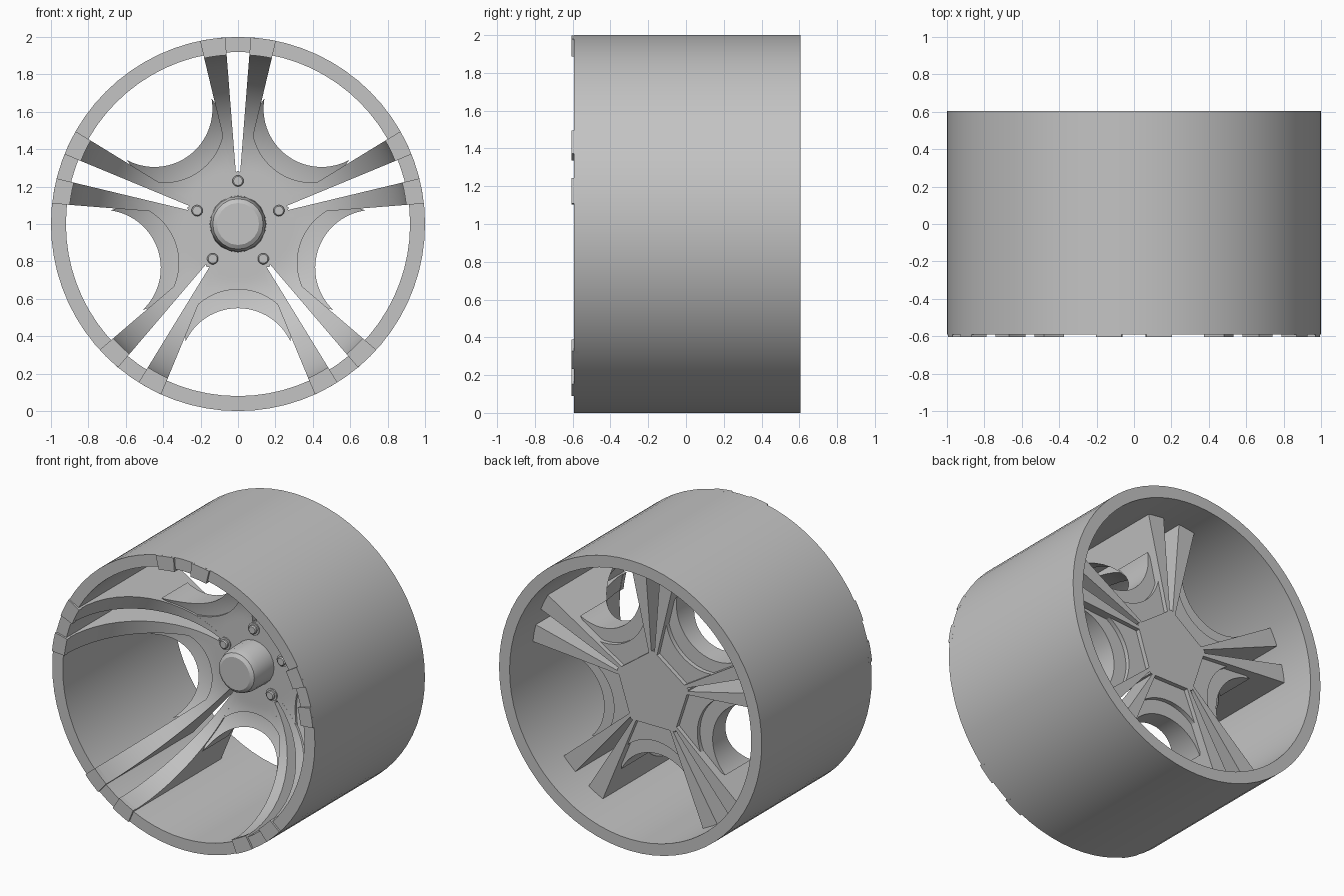
import bpy, bmesh, math
from mathutils import Matrix, Vector

cube = bpy.data.objects.get("Cube")
if cube:
    bpy.data.objects.remove(cube, do_unlink=True)

GREY = (0.55, 0.55, 0.55, 1)
metal = bpy.data.materials.new("grey_metal")
metal.use_nodes = True
metal.diffuse_color = GREY
metal.node_tree.nodes["Principled BSDF"].inputs["Base Color"].default_value = GREY

CENTRE = Vector((0, 0, 1))
HUB_FRONT, HUB_BACK, RIM_FRONT, RIM_BACK = 0.18, 0.36, -0.592, 0.605
DISH_START, DISH_END = 0.3, 0.91


def finish(name, bm, turn=0, smooth=30):
    """Turn the part about the axle, lift it to wheel height and shade it."""
    bmesh.ops.remove_doubles(bm, verts=bm.verts, dist=0.0001)
    bmesh.ops.recalc_face_normals(bm, faces=bm.faces)
    bm.transform(Matrix.Translation(CENTRE) @ Matrix.Rotation(math.radians(turn), 4, 'Y'))
    mesh = bpy.data.meshes.new(name)
    bm.to_mesh(mesh)
    bm.free()
    mesh.materials.append(metal)
    ob = bpy.data.objects.new(name, mesh)
    bpy.context.collection.objects.link(ob)
    bpy.ops.object.select_all(action='DESELECT')
    ob.select_set(True)
    bpy.context.view_layer.objects.active = ob
    bpy.ops.object.shade_smooth_by_angle(angle=math.radians(smooth))
    return ob


def lathe(name, profile, sides, height=0, turn=0, closed=False):
    """Spin (radius, y) points about the y axis."""
    bm = bmesh.new()
    rings = []
    for i in range(sides):
        a = math.tau * i / sides
        rings.append([bm.verts.new((r * math.sin(a), y, r * math.cos(a) + height))
                      for r, y in profile])
    n = len(profile)
    for i in range(sides):
        p, q = rings[i], rings[(i + 1) % sides]
        for j in range(n if closed else n - 1):
            k = (j + 1) % n
            bm.faces.new((p[j], p[k], q[k], q[j]))
    return finish(name, bm, turn)


def slab(name, rows, turn):
    """Closed solid from a grid of (x, z, front y, back y) points."""
    bm = bmesh.new()
    front = [[bm.verts.new((x, f, z)) for x, z, f, b in row] for row in rows]
    back = [[bm.verts.new((x, b, z)) for x, z, f, b in row] for row in rows]
    m, n = len(rows), len(rows[0])
    for g in (front, back):
        for i in range(m - 1):
            for j in range(n - 1):
                bm.faces.new((g[i][j], g[i + 1][j], g[i + 1][j + 1], g[i][j + 1]))
    for i in range(m - 1):
        for j in (0, n - 1):
            bm.faces.new((front[i][j], front[i + 1][j], back[i + 1][j], back[i][j]))
    for j in range(n - 1):
        for i in (0, m - 1):
            bm.faces.new((front[i][j], front[i][j + 1], back[i][j + 1], back[i][j]))
    return finish(name, bm, turn)


def dish(r):
    """Depth of the concave front face at a radius."""
    t = min(max((r - DISH_START) / (DISH_END - DISH_START), 0), 1)
    return RIM_FRONT - 0.004 + (HUB_FRONT - RIM_FRONT) * math.sqrt(1 - t * t)


def slot_edge(r):
    return 0.012 + (r - 0.28) * 0.078


def spoke_edge(r):
    return 0.035 + (r - 0.28) * 0.233


def on_radius(x, r):
    return math.sqrt(r * r - x * x)


# Barrel
lathe("barrel", [(1, RIM_FRONT), (1, RIM_BACK), (0.92, RIM_BACK), (0.92, RIM_FRONT)],
      72, closed=True)

# Split spokes with their raised pads on the rim
radii = [0.26] + [DISH_START + (DISH_END - DISH_START) * math.sin(math.pi / 2 * i / 14)
                  for i in range(15)] + [0.94]
for i in range(5):
    for side, tag in ((1, "left"), (-1, "right")):
        rows = []
        for r in radii:
            rows.append([(side * x, on_radius(x, r), dish(r), HUB_BACK)
                         for x in (slot_edge(r), spoke_edge(r))])
        slab(f"spoke_{tag}_{i + 1}", rows, 72 * i)
        pad = []
        for r in (0.905, 0.9995):
            xs = [slot_edge(r) + (spoke_edge(r) - slot_edge(r)) * k / 3 for k in range(4)]
            pad.append([(side * x, on_radius(x, r), -0.605, -0.57) for x in xs])
        slab(f"rim_pad_{tag}_{i + 1}", pad, 72 * i)


# Scalloped webs between the spokes: inner panel and a set-back ledge
def web_low(p):
    return max(0.2, 0.24 + (abs(p) - 0.136) * 2.36)


def scallop(p, centre, radius):
    return max(centre - math.sqrt(radius * radius - p * p), web_low(p) + 0.001)


def web_rows(start, stop, half, drop, back):
    rows = []
    for k in range(29):
        p = half * math.sin(math.pi / 2 * (k - 14) / 14)
        lo, hi = start(p), stop(p)
        row = []
        for j in range(8):
            a = lo + (hi - lo) * j / 7
            row.append((p, a, dish(math.hypot(a, p)) + drop, back))
        rows.append(row)
    return rows


def inner_arc(p):
    return scallop(p, 0.67, 0.32)


def outer_arc(p):
    return scallop(p, 0.76, 0.31)


for i in range(5):
    slab(f"web_panel_{i + 1}", web_rows(web_low, inner_arc, 0.235, 0, 0.33), 36 + 72 * i)
    slab(f"web_ledge_{i + 1}", web_rows(lambda p: inner_arc(p) - 0.002, outer_arc, 0.28, 0.015, 0.3),
         36 + 72 * i)

# Five-sided hub
lathe("hub", [(0, HUB_FRONT - 0.004), (0.285, HUB_FRONT - 0.004), (0.285, HUB_BACK), (0, HUB_BACK)], 5)

# Centre cap with a bevelled front edge
lathe("centre_cap", [(0, -0.03), (0.112, -0.03), (0.135, -0.015), (0.148, 0.03),
                     (0.152, HUB_FRONT + 0.02), (0, HUB_FRONT + 0.02)], 20)

# Wheel bolts on round seats
for i in range(5):
    lathe(f"bolt_seat_{i + 1}", [(0, 0.168), (0.042, 0.168), (0.042, 0.2), (0, 0.2)],
          20, 0.23, 72 * i)
    lathe(f"bolt_{i + 1}", [(0, 0.15), (0.024, 0.15), (0.03, 0.157), (0.03, 0.19), (0, 0.19)],
          16, 0.23, 72 * i)
